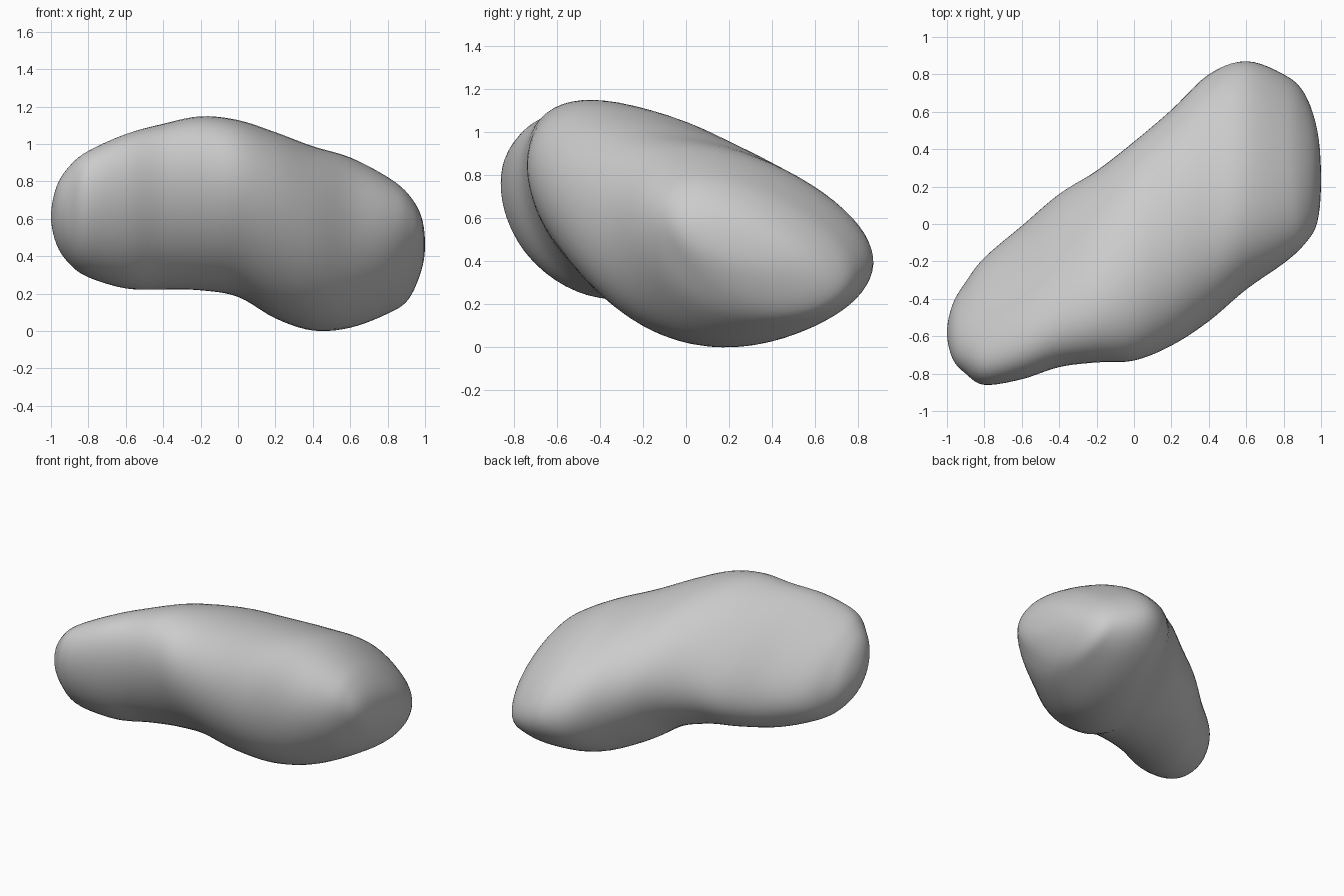
import bpy, bmesh, math

if "Cube" in bpy.data.objects:
    bpy.data.objects.remove(bpy.data.objects["Cube"])

# Cross-sections along x: x, y min, y max, z min, z max, lean, back taper, bottom taper
SECTIONS = [
    (-1.00, -0.58, -0.58, 0.61, 0.61, -0.40, 0.10, 0.0),
    (-0.97, -0.72, -0.43, 0.46, 0.77, -0.40, 0.10, 0.0),
    (-0.90, -0.80, -0.31, 0.355, 0.88, -0.40, 0.14, 0.0),
    (-0.80, -0.86, -0.18, 0.285, 0.96, -0.40, 0.18, 0.0),
    (-0.60, -0.83, -0.01, 0.225, 1.05, -0.37, 0.20, 0.0),
    (-0.40, -0.765, 0.16, 0.22, 1.105, -0.33, 0.20, 0.03),
    (-0.20, -0.74, 0.285, 0.215, 1.145, -0.28, 0.17, 0.08),
    (0.00, -0.73, 0.44, 0.18, 1.125, -0.25, 0.13, 0.12),
    (0.20, -0.65, 0.61, 0.065, 1.06, -0.23, 0.13, 0.13),
    (0.40, -0.52, 0.80, 0.00, 0.985, -0.21, 0.18, 0.08),
    (0.60, -0.35, 0.87, 0.015, 0.925, -0.20, 0.23, 0.03),
    (0.80, -0.21, 0.80, 0.09, 0.82, -0.33, 0.18, 0.0),
    (0.91, -0.11, 0.70, 0.165, 0.73, -0.48, 0.10, 0.0),
    (0.98, 0.01, 0.50, 0.32, 0.61, -0.52, 0.05, 0.0),
    (1.00, 0.24, 0.24, 0.46, 0.46, -0.52, 0.05, 0.0),
]
STEPS, SIDES = 5, 64


def mirrored(row):
    # swap the limits so the spline rounds off at each tip
    x, y0, y1, z0, z1, *rest = row
    return (x, y1, y0, z1, z0, *rest)


def spline(p, q, r, s, t):
    return [0.5 * (2 * b + (c - a) * t + (2 * a - 5 * b + 4 * c - d) * t * t
                   + (3 * b - a - 3 * c + d) * t ** 3)
            for a, b, c, d in zip(p, q, r, s)]


def fit(values, start, end):
    lo, hi = min(values), max(values)
    return [start + (end - start) * (v - lo) / (hi - lo) for v in values]


def ring_points(row):
    # leaning egg-shaped oval fitted to its limits
    x, y0, y1, z0, z1, lean, egg, keel = row
    angles = [2 * math.pi * i / SIDES for i in range(SIDES)]
    ys = [math.cos(a) * (1 + keel * math.sin(a)) for a in angles]
    zs = [math.sin(a + lean) * (1 - egg * math.cos(a)) for a in angles]
    return [(x, y, z) for y, z in zip(fit(ys, y0, y1), fit(zs, z0, z1))]


# Smooth rounded body lofted through the sections
rows = [mirrored(SECTIONS[1])] + SECTIONS + [mirrored(SECTIONS[-2])]
bm = bmesh.new()
rings = []
for k in range(len(SECTIONS) - 1):
    for j in range(STEPS):
        if k or j:
            rings.append([bm.verts.new(p) for p in
                          ring_points(spline(*rows[k:k + 4], j / STEPS))])
for a, b in zip(rings, rings[1:]):
    for i in range(SIDES):
        n = (i + 1) % SIDES
        bm.faces.new((a[i], a[n], b[n], b[i]))

# Rounded tips
for ring, row in ((rings[0], SECTIONS[0]), (rings[-1], SECTIONS[-1])):
    tip = bm.verts.new((row[0], row[1], row[3]))
    for i in range(SIDES):
        bm.faces.new((ring[i], ring[(i + 1) % SIDES], tip))

bmesh.ops.recalc_face_normals(bm, faces=bm.faces)
lowest = min(v.co.z for v in bm.verts)
for v in bm.verts:
    v.co.z -= lowest
for f in bm.faces:
    f.smooth = True
mesh = bpy.data.meshes.new("bean_body")
bm.to_mesh(mesh)
bm.free()
body = bpy.data.objects.new("bean_body", mesh)
bpy.context.collection.objects.link(body)
